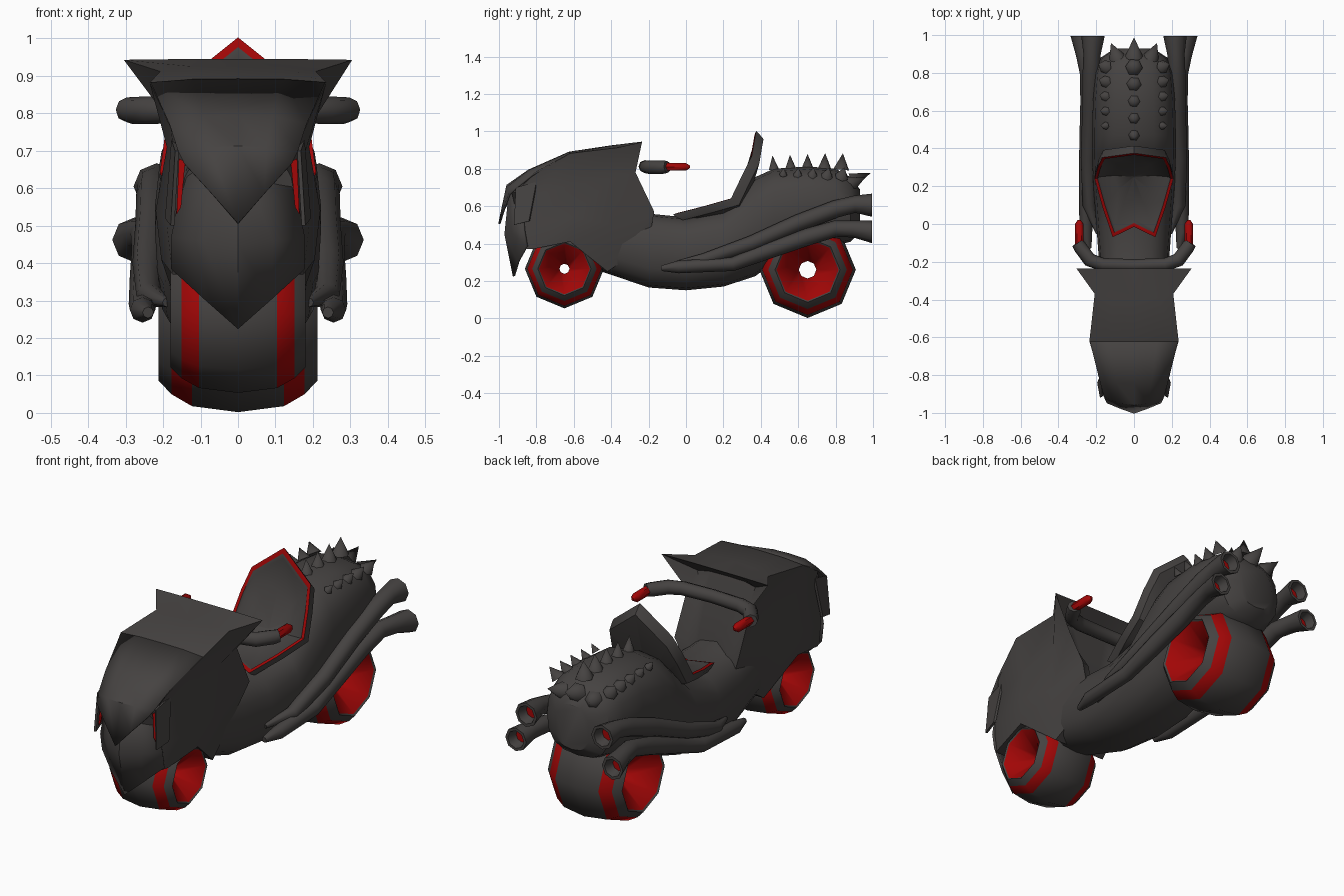
import bpy, bmesh, math
from mathutils import Vector as V

if "Cube" in bpy.data.objects:
    bpy.data.objects.remove(bpy.data.objects["Cube"])


def material(name, col):
    m = bpy.data.materials.new(name)
    m.diffuse_color = (*col, 1)
    m.use_nodes = True
    m.node_tree.nodes["Principled BSDF"].inputs["Base Color"].default_value = m.diffuse_color
    return m


MATS = [material("charcoal", (0.06, 0.055, 0.053)), material("deep_red", (0.36, 0.002, 0.002))]


def finish(name, bm, angle=35):
    bmesh.ops.recalc_face_normals(bm, faces=bm.faces)
    me = bpy.data.meshes.new(name)
    bm.to_mesh(me)
    bm.free()
    ob = bpy.data.objects.new(name, me)
    bpy.context.collection.objects.link(ob)
    for m in MATS:
        me.materials.append(m)
    bpy.ops.object.select_all(action='DESELECT')
    ob.select_set(True)
    bpy.context.view_layer.objects.active = ob
    bpy.ops.object.shade_smooth_by_angle(angle=math.radians(angle))
    return ob


def loft(name, rings, mats=None, caps=(0, 0), loop=False, closed=True, angle=35):
    """Skin rings of points; mats is a material per band, caps a material per end (None = open)."""
    bm = bmesh.new()
    vs = [[bm.verts.new(p) for p in r] for r in rings]
    n = len(rings[0])
    for i in range(len(vs) if loop else len(vs) - 1):
        a, b = vs[i], vs[(i + 1) % len(vs)]
        for j in range(n if closed else n - 1):
            k = (j + 1) % n
            bm.faces.new((a[j], a[k], b[k], b[j])).material_index = mats[i] if mats else 0
    for end, m in zip((vs[0], vs[-1]), caps):
        if m is not None and not loop:
            bm.faces.new(end).material_index = m
    return finish(name, bm, angle)


def both(half):
    """Half section starting on the centre line -> full mirrored section."""
    return [(-x, y, z) for x, y, z in reversed(half) if x > 0] + list(half)


def tube(name, path, n=8, hollow=False, mat=0):
    """Sweep (x, y, z, radius) points; hollow ends get a lip and a red bore."""
    pts = [V(p[:3]) for p in path]
    rings, mats = [], []

    def ring(c, t, r):
        side = t.cross(V((0, 0, 1))).normalized()
        up = side.cross(t)
        return [c + r * (side * math.cos(a) + up * math.sin(a))
                for a in (2 * math.pi * i / n for i in range(n))]
    for i, p in enumerate(pts):
        t = (pts[min(i + 1, len(pts) - 1)] - pts[max(i - 1, 0)]).normalized()
        if hollow and i == len(pts) - 1:
            t = V((0, 1, 0))
        rings.append(ring(p, t, path[i][3]))
        mats.append(mat)
    if hollow:
        r = path[-1][3]
        rings += [ring(pts[-1], t, r * 0.76), ring(pts[-1] - t * 0.05, t, r * 0.55)]
        mats += [0, 0]
    return loft(name, rings, mats, (mat, 1 if hollow else mat), angle=55)


# Wheels: wide octagonal drums with red bands and dished hubs
for name, y, z, sx, sr, hole in (("front_wheel", -0.65, 0.265, 0.85, 0.82, 0.033),
                                 ("rear_wheel", 0.65, 0.26, 1, 1, 0.047)):
    half = [(0.123, 0.242), (0.178, 0.21), (0.212, 0.174), (0.205, 0.166), (0.09, hole)]
    prof = [(-x, r) for x, r in reversed(half)] + [(0, 0.258)] + half
    bands = [1, 0, 0, 1, 0, 0, 1, 0, 0, 1, 1]
    rings = [[(x * sx, y + r * sr * math.sin(k * math.pi / 4), z + r * sr * math.cos(k * math.pi / 4))
              for k in range(8)] for x, r in prof]
    loft(name, rings, bands, loop=True, angle=46)

# Hull: rounded sections (y, top, bottom, half width)
HULL = [(-0.45, 0.6, 0.25, 0.16), (-0.2, 0.56, 0.165, 0.185), (0, 0.54, 0.15, 0.2), (0.2, 0.58, 0.17, 0.215),
        (0.37, 0.755, 0.225, 0.222), (0.47, 0.80, 0.30, 0.222), (0.65, 0.812, 0.38, 0.217),
        (0.8, 0.80, 0.39, 0.205), (0.88, 0.755, 0.41, 0.178), (0.93, 0.69, 0.46, 0.10)]


def power(v):
    return math.copysign(abs(v) ** (2 / 2.6), v)


rings = []
for y, zt, zb, w in HULL:
    rings.append([(w * power(math.sin(a)), y, (zt + zb) / 2 + (zt - zb) / 2 * power(math.cos(a)))
                  for a in (2 * math.pi * k / 16 for k in range(16))])
loft("hull", rings)

# Fairing: half sections from the hollow back, past the swept wings, to the face
fairing = [
    [(0, -.34, .87), (.1, -.34, .868), (.165, -.33, .86), (.14, -.31, .76), (.13, -.19, .57), (.1, -.2, .42)],
    [(0, -.235, .945), (.15, -.235, .945), (.305, -.235, .943), (.183, -.27, .78), (.185, -.17, .57), (.12, -.2, .4)],
    [(0, -.4, .925), (.12, -.39, .925), (.208, -.37, .912), (.182, -.4, .75), (.2, -.4, .5), (.15, -.42, .25)],
    [(0, -.62, .892), (.12, -.62, .891), (.236, -.62, .882), (.19, -.62, .71), (.22, -.6, .54), (.205, -.62, .41)],
    [(0, -.84, .785), (.09, -.84, .782), (.18, -.82, .765), (.168, -.81, .66), (.19, -.8, .5), (.175, -.82, .37)],
    [(0, -.945, .69), (.07, -.935, .685), (.12, -.91, .67), (.142, -.885, .63), (.165, -.87, .5), (.165, -.86, .37)],
]
loft("fairing", [both(h) for h in fairing], angle=40)


def plate(name, rows, thick):
    ob = loft(name, [both(h) for h in rows], caps=(None, None), closed=False, angle=40)
    mod = ob.modifiers.new("thickness", 'SOLIDIFY')
    mod.thickness = thick
    mod.offset = 0
    return ob


# Visor over the nose, and pointed chin below it
plate("visor", [
    [(0, -.62, .887), (.12, -.62, .886), (.232, -.62, .878)],
    [(0, -.84, .79), (.09, -.84, .787), (.182, -.82, .768)],
    [(0, -.955, .71), (.075, -.945, .706), (.158, -.91, .695)],
    [(0, -.998, .505), (.07, -.973, .585), (.143, -.943, .665)]], 0.012)
plate("chin", [
    [(0, -.94, .69), (.07, -.92, .68), (.138, -.875, .66)],
    [(0, -.965, .45), (.09, -.925, .46), (.175, -.865, .47)],
    [(0, -.92, .225), (.088, -.895, .305), (.175, -.85, .385)]], 0.012)

# Side slots: raised frame with a red lining tucked behind its front edge
for s, side in ((1, "right"), (-1, "left")):
    quad = [(.180, -.920, .50), (.195, -.84, .52), (.178, -.80, .73), (.168, -.91, .70)]
    loft("slot_frame_" + side, [[(s * x, y, z) for x, y, z in quad],
                                [(s * (x - .01), y + .005, z) for x, y, z in quad]])
    lining = [(.141, -.898, .67), (.158, -.895, .68), (.164, -.905, .53), (.152, -.905, .55)]
    loft("slot_lining_" + side, [[(s * x, y, z) for x, y, z in lining],
                                 [(s * x, y + .008, z) for x, y, z in lining]], [1], (1, 1))

# Seat: red rim around a dished shell
rim_half = [V(p) for p in ((0, .375, 1.003), (.168, .352, .868), (.192, .30, .765), (.209, .24, .64),
                           (.167, .09, .597), (.113, -.07, .556), (0, -.015, .562))]
rim = rim_half + [V((-p.x, p.y, p.z)) for p in reversed(rim_half[1:-1])]
K = V((0, .25, .63))


def shrink(f, dy, dz):
    return [p.lerp(K, f) + V((0, dy, dz)) for p in rim]


loft("seat", [shrink(.98, .06, -.08), shrink(.03, .043, -.033), shrink(0, .012, -.012), rim,
              shrink(.075, 0, .002), shrink(.12, .008, -.006), shrink(.5, .012, -.008), shrink(.98, 0, 0)],
     [0, 0, 0, 1, 0, 0, 0], angle=45)

# Handlebar and grips
bar = [(.30, -.1, .81, .032), (.283, -.125, .808, .036), (.235, -.19, .808, .037), (.165, -.215, .81, .035)]
tube("handlebar", bar + [(0, -.22, .812, .034)] + [(-x, y, z, r) for x, y, z, r in reversed(bar)])
for s, side in ((1, "right"), (-1, "left")):
    tube("grip_" + side, [(s * .29, -.11, .81, .023), (s * .29, 0, .81, .023), (s * .29, .022, .81, .007)], 6, mat=1)

# Twin exhausts on each side
UPPER = [(.19, -.05, .295, .012), (.238, .1, .315, .034), (.24, .35, .40, .042), (.228, .6, .51, .046),
         (.225, .8, .585, .047), (.222, .9, .61, .046), (.217, .995, .605, .062)]
LOWER = [(.24, -.13, .268, .015), (.255, -.04, .275, .034), (.255, .25, .29, .037), (.245, .45, .365, .044),
         (.238, .65, .435, .046), (.243, .8, .48, .044), (.262, .9, .478, .046), (.276, .995, .462, .06)]
for s, side in ((1, "right"), (-1, "left")):
    for nm, path in (("upper", UPPER), ("lower", LOWER)):
        tube(f"{nm}_exhaust_{side}", [(s * x, y, z, r) for x, y, z, r in path], hollow=True)


# Spikes over the tail
def spike(name, base, d, r, h):
    d = V(d).normalized()
    b = V(base)
    e1 = d.cross(V((0.1, 1, 0.3))).normalized() if abs(d.y) < .7 else d.cross(V((0, 0, 1))).normalized()
    e2 = d.cross(e1)
    bm = bmesh.new()
    ring = [bm.verts.new(b + r * (e1 * math.cos(k * math.pi / 3) + e2 * math.sin(k * math.pi / 3))) for k in range(6)]
    tip = bm.verts.new(b + d * h)
    for k in range(6):
        bm.faces.new((ring[k], ring[(k + 1) % 6], tip))
    bm.faces.new(ring)
    finish(name, bm, 62)


for i in range(5):
    y = .47 + .09 * i
    spike(f"crest_spike_{i}", (0, y, .795), (0, .05 * (i - 2), 1), .03 + .004 * i, .076 + .004 * min(i, 3))
    for s in (1, -1):
        spike(f"flank_spike_{i}_{s}", (s * .15, .52 + .078 * i, .768 - .003 * i), (s * .6, .06 * i, .8),
              .022 + .004 * i, .045 + .005 * i)
spike("tail_spike", (0, .885, .735), (0, .92, .38), .05, .11)
for s in (1, -1):
    spike(f"tail_spike_{s}", (s * .09, .88, .72), (s * .35, .85, .35), .045, .09)
